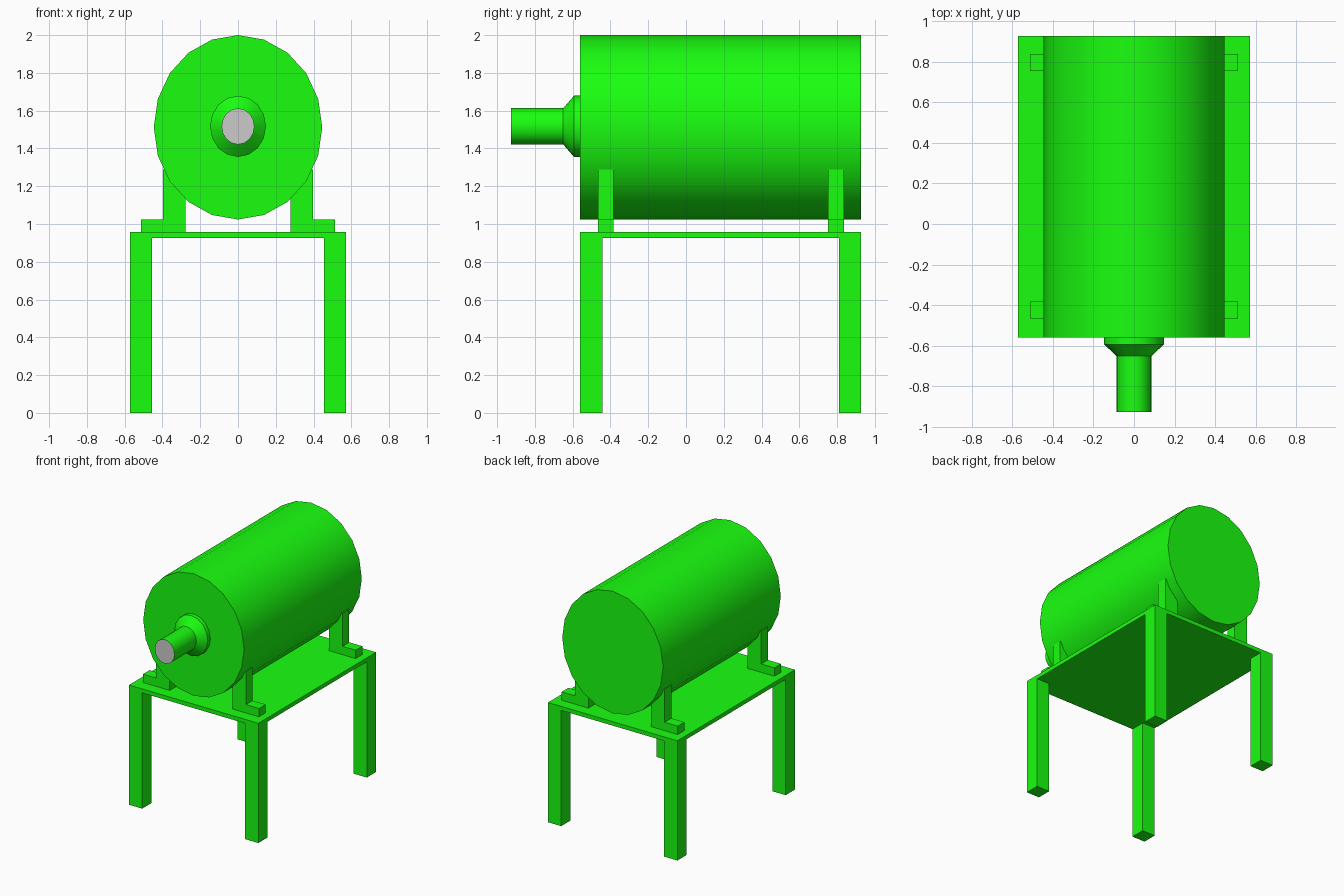
import bpy, bmesh, math

if "Cube" in bpy.data.objects:
    bpy.data.objects.remove(bpy.data.objects["Cube"])

green = bpy.data.materials.new("green_paint")
green.diffuse_color = (0.01, 0.8, 0.005, 1)
green.diffuse_color[1] = 1.0


def finish(name, bm, mat=green, smooth=False):
    bmesh.ops.recalc_face_normals(bm, faces=bm.faces)
    mesh = bpy.data.meshes.new(name)
    bm.to_mesh(mesh)
    bm.free()
    ob = bpy.data.objects.new(name, mesh)
    bpy.context.collection.objects.link(ob)
    if mat:
        mesh.materials.append(mat)
    if smooth:
        bpy.ops.object.select_all(action='DESELECT')
        ob.select_set(True)
        bpy.context.view_layer.objects.active = ob
        bpy.ops.object.shade_smooth_by_angle(angle=math.radians(32))
    return ob


def prism(name, outline, axis, lo, hi):
    """Extrude a 2D outline along y (points are x, z) or z (points are x, y)."""
    bm = bmesh.new()
    place = (lambda p, t: (p[0], t, p[1])) if axis == 'y' else (lambda p, t: (p[0], p[1], t))
    a = [bm.verts.new(place(p, lo)) for p in outline]
    b = [bm.verts.new(place(p, hi)) for p in outline]
    bm.faces.new(a)
    bm.faces.new(b)
    for i in range(len(a)):
        j = (i + 1) % len(a)
        bm.faces.new((a[i], a[j], b[j], b[i]))
    return finish(name, bm)


def rect(x0, x1, y0, y1):
    return [(x0, y0), (x1, y0), (x1, y1), (x0, y1)]


def turned(name, rings, zc, sides, front=True, back=True):
    """Loft elliptical rings (y, x radius, z radius) along y."""
    bm = bmesh.new()
    loops = []
    for y, rx, rz in rings:
        angles = [2 * math.pi * i / sides for i in range(sides)]
        loops.append([bm.verts.new((rx * math.sin(a), y, zc + rz * math.cos(a))) for a in angles])
    for p, q in zip(loops, loops[1:]):
        for i in range(sides):
            j = (i + 1) % sides
            bm.faces.new((p[i], p[j], q[j], q[i]))
    if front:
        bm.faces.new(loops[0])
    if back:
        bm.faces.new(loops[-1])
    return finish(name, bm, smooth=True)


# Drum body
turned("drum", [(-0.56, 0.446, 0.488), (0.926, 0.446, 0.488)], 1.512, 20)

# Shaft with flared collar, open at the front where the grey end sits
turned("shaft_and_collar",
       [(-0.926, 0.087, 0.096), (-0.65, 0.087, 0.096),
        (-0.593, 0.148, 0.162), (-0.555, 0.148, 0.162)], 1.517, 16, front=False)

# Grey shaft end
bm = bmesh.new()
disc = [bm.verts.new((0.087 * math.sin(2 * math.pi * i / 16), -0.926,
                      1.517 + 0.096 * math.cos(2 * math.pi * i / 16))) for i in range(16)]
bm.faces.new(disc)
end = finish("shaft_end", bm, mat=None)
if end.data.polygons[0].normal.y > 0:
    end.data.flip_normals()

# Table top
prism("table_top", rect(-0.572, 0.572, -0.56, 0.926), 'z', 0.925, 0.957)

# Legs and L-shaped drum brackets, mirrored left and right
bracket = [(0.277, 0.95), (0.513, 0.95), (0.513, 1.024),
           (0.397, 1.024), (0.397, 1.288), (0.277, 1.288)]
for side, s in (("left", -1), ("right", 1)):
    for end_name, leg_y, br_y in (("front", (-0.56, -0.442), (-0.467, -0.383)),
                                  ("back", (0.81, 0.926), (0.753, 0.837))):
        prism(f"{end_name}_{side}_leg", rect(s * 0.455, s * 0.572, *leg_y), 'z', 0.0, 0.93)
        prism(f"{end_name}_{side}_bracket", [(s * x, z) for x, z in bracket], 'y', *br_y)

for m in bpy.data.materials:
    if m.users and not m.is_grease_pencil:
        m.use_nodes = True
        m.node_tree.nodes["Principled BSDF"].inputs["Base Color"].default_value = m.diffuse_color
